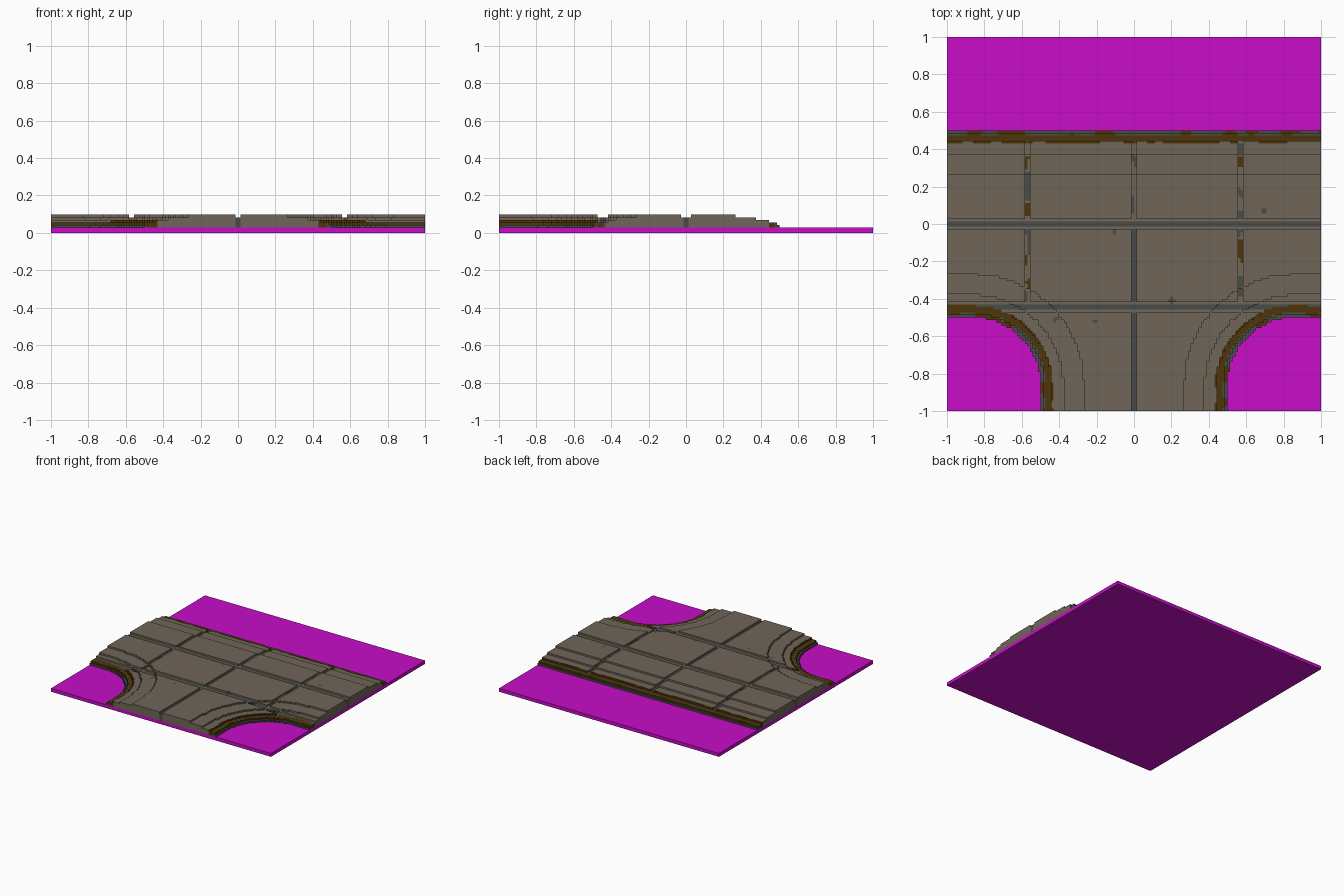
import bpy, bmesh, math
from itertools import groupby
from mathutils import Vector, noise

cube = bpy.data.objects.get("Cube")
if cube:
    bpy.data.objects.remove(cube, do_unlink=True)

N = 144            # blocks along one side of the tile
U = 2 / N          # block size
BASE = 2           # slab height in blocks


def material(name, rgb):
    m = bpy.data.materials.new(name)
    m.use_nodes = True
    m.diffuse_color = (*rgb, 1)
    m.node_tree.nodes["Principled BSDF"].inputs["Base Color"].default_value = (*rgb, 1)
    return m


STONE, GREY, BROWN = 0, 1, 2
road_mats = [material("taupe stone", (0.162, 0.133, 0.098)),
             material("dark grey", (0.066, 0.072, 0.066)),
             material("earth brown", (0.076, 0.036, 0.003))]
magenta = material("magenta", (0.578, 0.004, 0.578))


def centre(i):
    return -1 + (i + 0.5) * U


def edge_distance(x, y):
    """Distance into the road from the back kerb or the rounded front corners."""
    qx, qy = 0.86 - abs(x), y + 0.86
    return min(0.5 - y, math.hypot(max(qx, 0), max(qy, 0)) - 0.36)


def speckle(x, y, scale, seed):
    return noise.noise(Vector((x * scale, y * scale, seed)))


# Joints between the paving slabs: (is across, position, half width, lowest y)
JOINTS = [(True, 0.0, 0.027, -1), (True, -0.445, 0.022, -1),
          (False, 0.0, 0.014, -1), (False, 0.57, 0.014, -0.45),
          (False, -0.57, 0.014, -0.45)]
SPOTS = [(0.69, 0.07, 0.016), (0.20, -0.41, 0.016), (-0.10, -0.04, 0.010),
         (-0.42, -0.51, 0.012), (-0.21, -0.52, 0.009)]


def cell(i, j):
    """Height in blocks and colour of one column of the road."""
    x, y = centre(i), centre(j)
    d = edge_distance(x, y)
    if d < 0:
        return BASE, STONE
    h = 3 + sum(d > step for step in (0.02, 0.06, 0.12, 0.23))
    colour = STONE
    ragged = 0.012 * speckle(x, y, 14, 1.3)
    if d < 0.028:                                   # worn kerb foot
        colour = GREY if speckle(x, y, 11, 4.7) > -0.05 else BROWN
    elif d < 0.064 + ragged:                        # earth band
        colour = BROWN
    elif any(math.hypot(x - a, y - b) < r for a, b, r in SPOTS):
        colour = GREY
    if h >= 5:
        for across, pos, half, low in JOINTS:
            off = abs((y if across else x) - pos)
            if off < half and y > low:
                h -= 1
                if colour == BROWN:
                    break
                if across or (pos == 0 and y < 0):  # main joints
                    if off < 0.016:
                        colour = GREY
                else:                               # minor joints, patchy
                    n = speckle(x, y, 13, 8.1 + pos)
                    if n > 0.12:
                        colour = GREY
                    elif n < -0.2 and pos != 0:
                        colour = BROWN
                break
    return h, colour


grid = {(i, j): cell(i, j) for i in range(N) for j in range(N)}
EMPTY = (BASE, STONE)
levels = {k: bmesh.new() for k in range(3, 8)}


def quad(level, points, colour):
    bm = levels[level]
    face = bm.faces.new([bm.verts.new(p) for p in points])
    face.material_index = colour


def runs(keys):
    """Yield (start, end, key) for each stretch of equal keys."""
    start = 0
    for key, group in groupby(keys):
        end = start + len(list(group))
        if key is not None:
            yield start, end, key
        start = end


def wall_key(i, j, di, dj, k):
    """Colour of a column's side at level k, or None where it is hidden."""
    h, colour = grid[i, j]
    beside = (i + di, j + dj)
    if h < k or grid.get(beside, EMPTY)[0] >= k:
        return None
    if beside in grid and edge_distance(centre(i), centre(j)) < 0.09:
        return GREY if k == 3 else BROWN
    return colour


# Flat tops, merged into strips along x
for j in range(N):
    y0, y1 = -1 + j * U, -1 + (j + 1) * U
    row = [grid[i, j] if grid[i, j][0] > BASE else None for i in range(N)]
    for a, b, (h, colour) in runs(row):
        x0, x1, z = -1 + a * U, -1 + b * U, h * U
        quad(h, [(x0, y0, z), (x1, y0, z), (x1, y1, z), (x0, y1, z)], colour)

# Upright steps on all four sides, merged into strips
for k in levels:
    z0, z1 = (k - 1) * U, k * U
    for line in range(N):
        for s in (-1, 1):
            c = -1 + (line + (s > 0)) * U
            for a, b, colour in runs([wall_key(i, line, 0, s, k) for i in range(N)]):
                p, q = -1 + a * U, -1 + b * U
                pts = [(p, c, z0), (q, c, z0), (q, c, z1), (p, c, z1)]
                quad(k, pts if s < 0 else pts[::-1], colour)
            for a, b, colour in runs([wall_key(line, j, s, 0, k) for j in range(N)]):
                p, q = -1 + a * U, -1 + b * U
                pts = [(c, p, z0), (c, q, z0), (c, q, z1), (c, p, z1)]
                quad(k, pts if s > 0 else pts[::-1], colour)


def add_object(name, bm, mats):
    mesh = bpy.data.meshes.new(name)
    bm.to_mesh(mesh)
    bm.free()
    for m in mats:
        mesh.materials.append(m)
    obj = bpy.data.objects.new(name, mesh)
    bpy.context.collection.objects.link(obj)
    return obj


# Road terraces, from the kerb up to the paving
names = ["kerb_foot", "kerb_band", "lower_shoulder", "upper_shoulder", "road_paving"]
for name, bm in zip(names, levels.values()):
    bmesh.ops.remove_doubles(bm, verts=bm.verts, dist=U * 0.01)
    add_object(name, bm, road_mats)

# Ground slab
slab = bmesh.new()
bmesh.ops.create_cube(slab, size=1)
bmesh.ops.scale(slab, vec=(2, 2, BASE * U), verts=slab.verts)
bmesh.ops.translate(slab, vec=(0, 0, BASE * U / 2), verts=slab.verts)
add_object("ground_slab", slab, [magenta])
